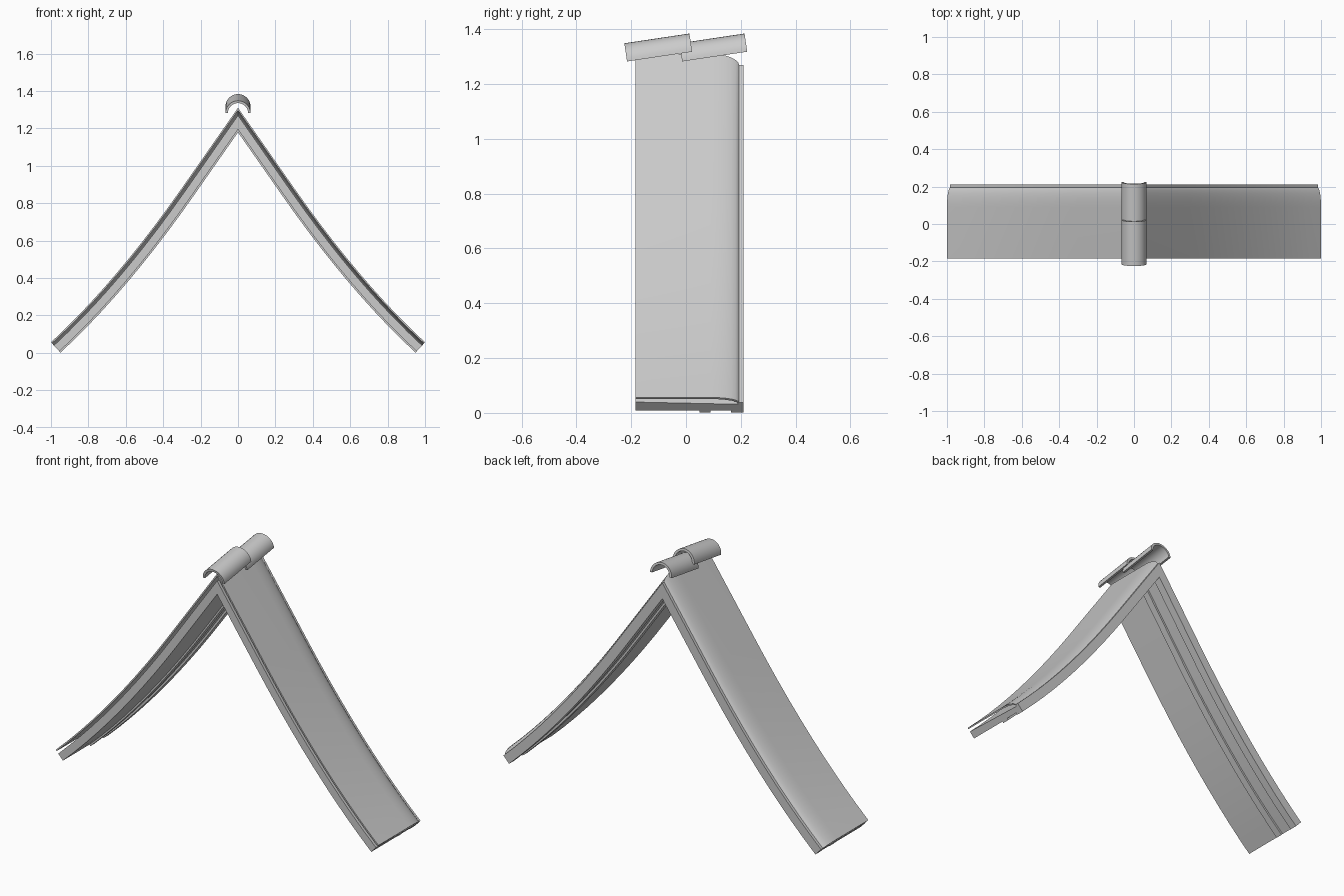
import bpy, bmesh, math
from mathutils import Vector, Matrix

cube = bpy.data.objects.get("Cube")
if cube:
    bpy.data.objects.remove(cube, do_unlink=True)

grey = bpy.data.materials.new("light_grey")
grey.use_nodes = True
colour = (0.6, 0.6, 0.6, 1)
grey.diffuse_color = colour
grey.node_tree.nodes["Principled BSDF"].inputs["Base Color"].default_value = colour


def sweep(name, rings, angle=30):
    """Skin a list of closed rings and cap both ends."""
    bm = bmesh.new()
    loops = [[bm.verts.new(p) for p in ring] for ring in rings]
    count = len(loops[0])
    for a, b in zip(loops, loops[1:]):
        for i in range(count):
            j = (i + 1) % count
            bm.faces.new((a[i], a[j], b[j], b[i]))
    bm.faces.new(loops[0])
    bm.faces.new(loops[-1])
    bmesh.ops.recalc_face_normals(bm, faces=bm.faces)
    mesh = bpy.data.meshes.new(name)
    bm.to_mesh(mesh)
    bm.free()
    mesh.materials.append(grey)
    obj = bpy.data.objects.new(name, mesh)
    bpy.context.collection.objects.link(obj)
    bpy.ops.object.select_all(action='DESELECT')
    obj.select_set(True)
    bpy.context.view_layer.objects.active = obj
    bpy.ops.object.shade_smooth_by_angle(angle=math.radians(angle))
    return obj


# Flared gable line: straight near the ridge, flattening towards the eaves
PITCH, FLARE, START, RIDGE = 1.43, 0.36, 0.3, 1.31


def gable_ring(x, section):
    d = abs(x)
    bend = max(d - START, 0)
    z = RIDGE - PITCH * d + FLARE * bend ** 2
    slope = PITCH - 2 * FLARE * bend
    normal = Vector((slope, 0, 1)).normalized()
    if d < 1e-6:
        normal = Vector((0, 0, 1 / normal.z))      # mitre at the ridge
    elif x < 0:
        normal.x = -normal.x
    return [Vector((x, y, z)) - normal * depth for y, depth in section]


stations = [0] + [START + (1 - START) * i / 10 for i in range(11)]
stations = [-s for s in reversed(stations[1:])] + stations

# Thin outer skin, curling down at the back edge
skin = 0.008
top_line = [(-0.185, 0), (0.09, 0)]
for i in range(1, 7):
    a = math.radians(15 * i)
    top_line.append((0.09 + 0.105 * math.sin(a), 0.026 * (1 - math.cos(a))))
under_line = [(y - (skin if d > 0.02 else 0), d + skin) for y, d in reversed(top_line)]
sweep("roof_skin", [gable_ring(x, top_line + under_line) for x in stations], 40)

# Body below the skin with two ribs on its underside
body = [(-0.185, 0.023), (0.19, 0.034), (0.19, 0.024), (0.21, 0.024),
        (0.21, 0.075), (0.165, 0.075), (0.165, 0.064), (0.09, 0.064),
        (0.09, 0.075), (0.05, 0.075), (0.05, 0.066), (-0.185, 0.066)]
sweep("roof_body", [gable_ring(x, body) for x in stations])

# Two overlapping half-round ridge tiles, tilted up towards the back
OUTER, INNER, LENGTH, STEPS = 0.067, 0.054, 0.24, 16
arc = [math.pi * i / STEPS for i in range(STEPS + 1)]
section = [(OUTER * math.cos(a), OUTER * math.sin(a)) for a in arc]
section += [(INNER * math.cos(a), INNER * math.sin(a)) for a in reversed(arc)]
tilt = Matrix.Rotation(math.radians(8.5), 3, 'X')
for name, start in (("front_ridge_tile", -0.215), ("back_ridge_tile", -0.014)):
    origin = Vector((0, start, 1.282))
    sweep(name, [[origin + tilt @ Vector((x, y, z)) for x, z in section]
                 for y in (0, LENGTH)])
